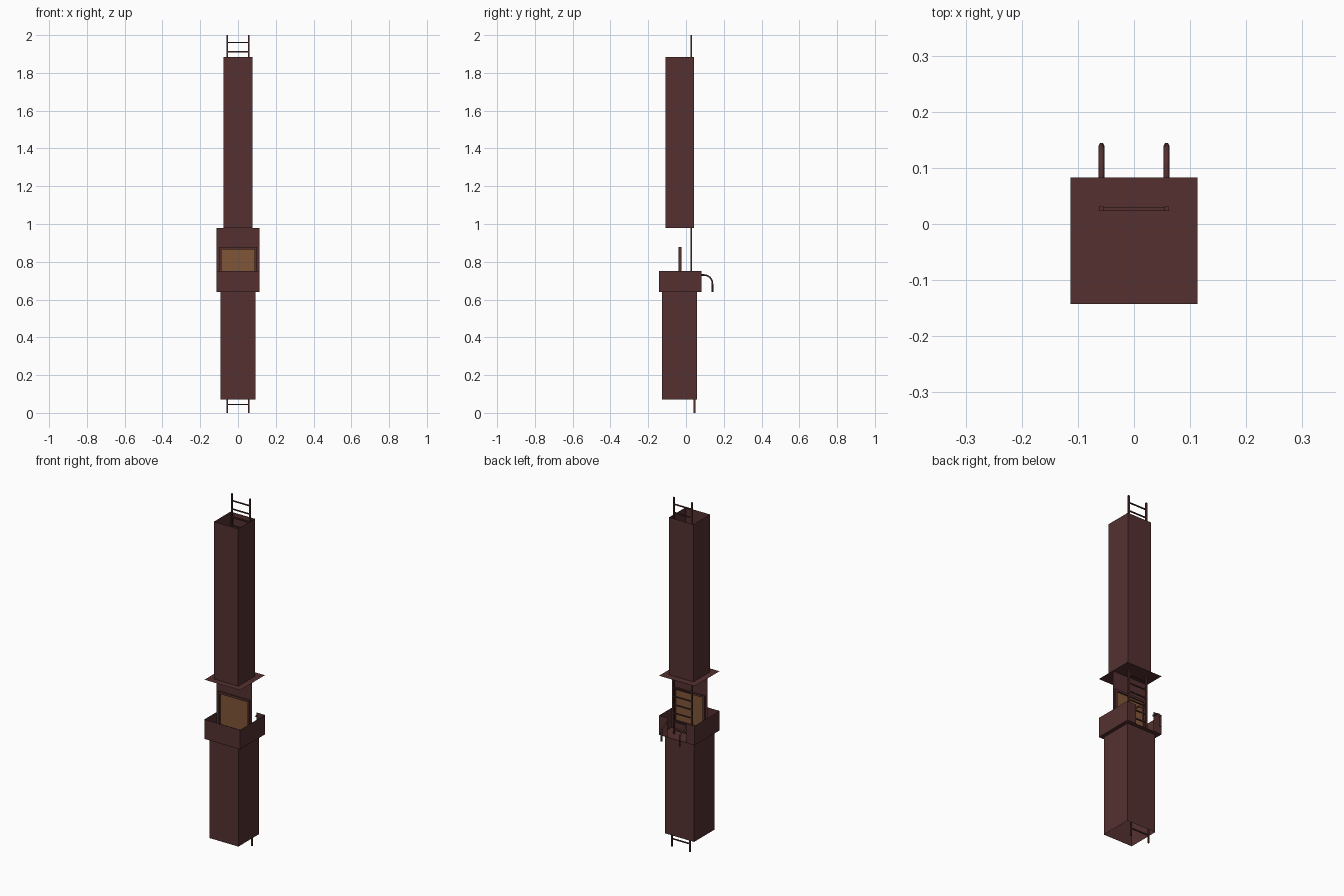
import bpy, bmesh, math
from mathutils import Vector

if "Cube" in bpy.data.objects:
    bpy.data.objects.remove(bpy.data.objects["Cube"])


def material(name, rgb):
    m = bpy.data.materials.new(name)
    m.diffuse_color = (*rgb, 1.0)
    m.use_nodes = True
    m.node_tree.nodes["Principled BSDF"].inputs["Base Color"].default_value = m.diffuse_color
    return m


BROWN = material("dark red brown", (0.089, 0.030, 0.030))
AMBER = material("amber panel", (0.215, 0.094, 0.039))


def finish(name, bm, mat):
    me = bpy.data.meshes.new(name)
    bm.to_mesh(me)
    bm.free()
    me.materials.append(mat)
    ob = bpy.data.objects.new(name, me)
    bpy.context.collection.objects.link(ob)
    return ob


def quad(bm, *pts):
    bm.faces.new([bm.verts.new(p) for p in pts])


def wall_x(bm, x0, x1, y, z0, z1):
    """Upright sheet facing along y."""
    quad(bm, (x0, y, z0), (x1, y, z0), (x1, y, z1), (x0, y, z1))


def box(bm, x0, x1, y0, y1, z0, z1):
    r = bmesh.ops.create_cube(bm, size=1)
    for v in r["verts"]:
        v.co = Vector(((x0 + x1) / 2 + v.co.x * (x1 - x0),
                       (y0 + y1) / 2 + v.co.y * (y1 - y0),
                       (z0 + z1) / 2 + v.co.z * (z1 - z0)))


def shaft(name, hx, y0, y1, z0, z1):
    """Open square tube made of thin sheets."""
    bm = bmesh.new()
    ring = [(-hx, y0), (hx, y0), (hx, y1), (-hx, y1)]
    for i in range(4):
        (ax, ay), (bx, by) = ring[i], ring[(i + 1) % 4]
        quad(bm, (ax, ay, z0), (bx, by, z0), (bx, by, z1), (ax, ay, z1))
    bmesh.ops.remove_doubles(bm, verts=bm.verts, dist=1e-5)
    finish(name, bm, BROWN)


def ladder(name, y, z0, z1, first, step):
    bm = bmesh.new()
    for s in (-1, 1):
        box(bm, s * 0.058 - 0.004, s * 0.058 + 0.004, y - 0.004, y + 0.004, z0, z1)
    z = first
    while z0 < z < z1:
        box(bm, -0.058, 0.058, y - 0.003, y + 0.003, z - 0.003, z + 0.003)
        z += step
    finish(name, bm, BROWN)


HX, Y0, Y1 = 0.113, -0.143, 0.083
FLOOR, RAIL, ROOF = 0.64, 0.752, 0.98

# Shafts and the ladders inside them
shaft("lower_shaft", 0.092, -0.128, 0.058, 0.07, FLOOR)
shaft("upper_shaft", 0.077, -0.108, 0.043, ROOF, 1.885)
ladder("lower_ladder", 0.045, 0.0, FLOOR, 0.045, 0.048)
ladder("upper_ladder", 0.027, FLOOR, 2.0, 1.96, -0.048)

# Platform with a parapet that has a gap at the back
bm = bmesh.new()
quad(bm, (-HX, Y0, FLOOR), (HX, Y0, FLOOR), (HX, Y1, FLOOR), (-HX, Y1, FLOOR))
wall_x(bm, -HX, HX, Y0, FLOOR, RAIL)
for s in (-1, 1):
    quad(bm, (s * HX, Y0, FLOOR), (s * HX, Y1, FLOOR), (s * HX, Y1, RAIL), (s * HX, Y0, RAIL))
    wall_x(bm, s * HX, s * 0.058, Y1, FLOOR, RAIL)
finish("platform", bm, BROWN)

# Roof plate above the platform
bm = bmesh.new()
quad(bm, (-HX, Y0, ROOF), (HX, Y0, ROOF), (HX, Y1, ROOF), (-HX, Y1, ROOF))
finish("roof_plate", bm, BROWN)

# Partition wall with a framed panel
WY, PX, P0, P1, F = -0.033, 0.088, 0.69, 0.866, 0.012
bm = bmesh.new()
wall_x(bm, -HX, HX, WY, P1, ROOF)
wall_x(bm, -HX, HX, WY, FLOOR, P0)
for s in (-1, 1):
    wall_x(bm, s * HX, s * PX, WY, P0, P1)
finish("partition_wall", bm, BROWN)

bm = bmesh.new()
for z in (P0 - F, P1):
    box(bm, -PX - F, PX + F, WY - 0.008, WY + 0.008, z, z + F)
for x in (-PX - F, PX):
    box(bm, x, x + F, WY - 0.008, WY + 0.008, P0, P1)
finish("panel_frame", bm, BROWN)

bm = bmesh.new()
wall_x(bm, -PX, PX, WY, P0, P1)
finish("amber_panel", bm, AMBER)

# Curved grab rails hooking out from the back gap
R, CY, CZ = 0.045, 0.095, 0.685
path = [(Y1 - 0.003, CZ + R)]
path += [(CY + R * math.sin(a), CZ + R * math.cos(a))
         for a in (math.radians(15 * i) for i in range(7))]
path.append((CY + R, FLOOR))
for side, s in (("left", -1), ("right", 1)):
    cu = bpy.data.curves.new(side + "_grab_rail", "CURVE")
    cu.dimensions = "3D"
    cu.bevel_depth = 0.005
    cu.bevel_resolution = 1
    cu.use_fill_caps = True
    sp = cu.splines.new("POLY")
    sp.points.add(len(path) - 1)
    for p, (y, z) in zip(sp.points, path):
        p.co = (s * 0.058, y, z, 1)
    cu.materials.append(BROWN)
    bpy.context.collection.objects.link(bpy.data.objects.new(side + "_grab_rail", cu))
